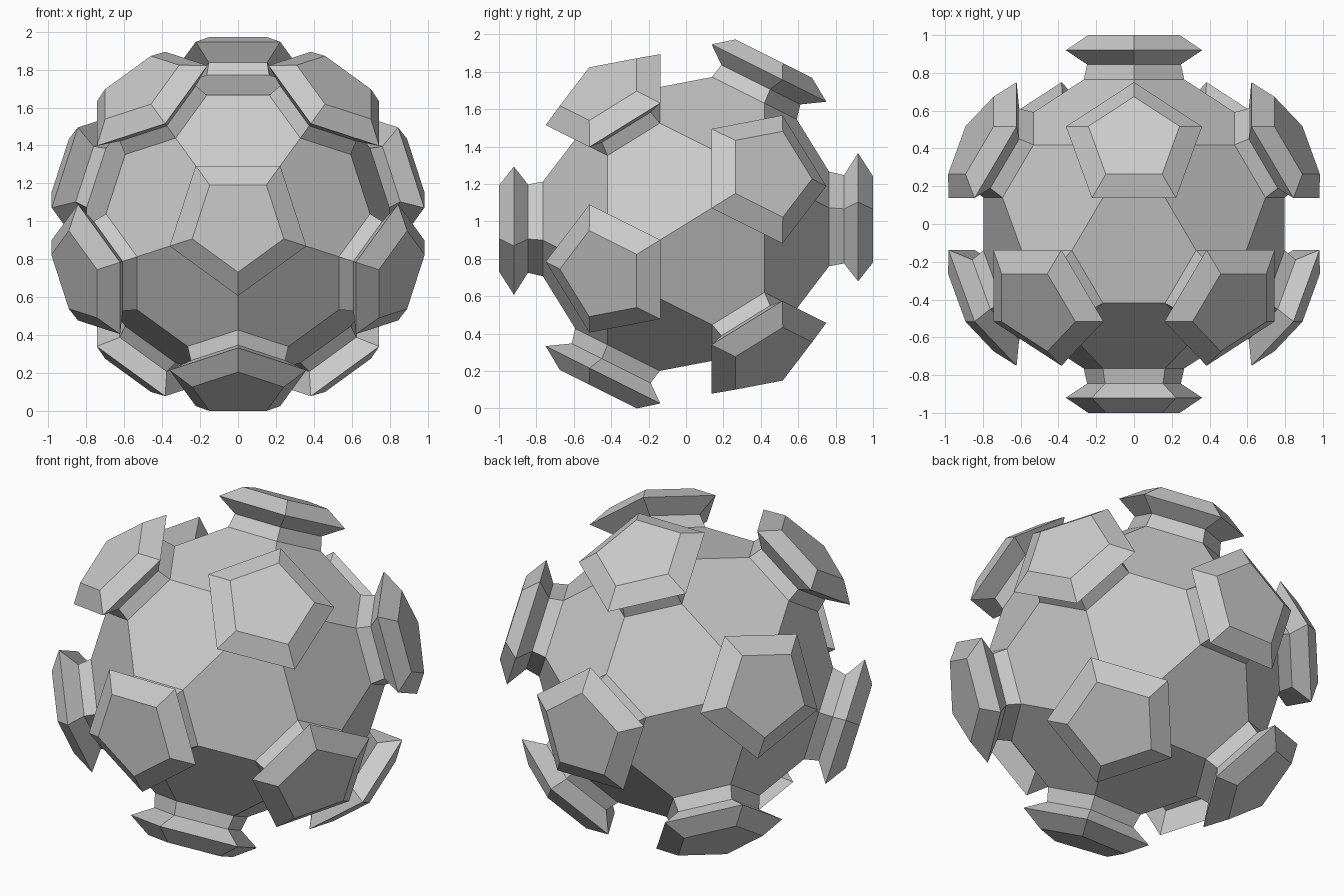
import bpy, bmesh
from mathutils import Matrix

if "Cube" in bpy.data.objects:
    bpy.data.objects.remove(bpy.data.objects["Cube"])

# distance from centre and circumradius of each pentagon ring of a stud
BASE_DIST = 0.765
RINGS = [(0.845, 0.261), (0.92, 0.379), (1.0, 0.254)]

bm = bmesh.new()
bmesh.ops.create_icosphere(bm, subdivisions=1, radius=1.0)

# turn the icosahedron so one corner lies on +y and a neighbour leans to +z
bm.verts.ensure_lookup_table()
corner = bm.verts[0]
y = corner.co.normalized()
n = corner.link_edges[0].other_vert(corner).co
z = (n - y * n.dot(y)).normalized()
x = y.cross(z)
bmesh.ops.transform(bm, matrix=Matrix((x, y, z)).to_4x4(), verts=bm.verts)

# cut every corner at a third of the edges: football-shaped core
core = bmesh.new()
points = []
for e in bm.edges:
    a, b = e.verts[0].co, e.verts[1].co
    points += [a.lerp(b, 1 / 3), a.lerp(b, 2 / 3)]
bm.free()
for p in points:
    core.verts.new(p)
bmesh.ops.convex_hull(core, input=core.verts[:])
bmesh.ops.dissolve_limit(core, angle_limit=0.05, verts=core.verts[:], edges=core.edges[:])
bmesh.ops.recalc_face_normals(core, faces=core.faces[:])
pentagons = [f for f in core.faces if len(f.verts) == 5]
s = BASE_DIST / pentagons[0].calc_center_median().length
bmesh.ops.scale(core, vec=(s, s, s), verts=core.verts[:])

# grow a flared stud with a narrow neck from every pentagon
for face in pentagons:
    axis = face.calc_center_median().normalized()
    base = [v for v in face.verts]
    dirs = [(v.co - axis * v.co.dot(axis)).normalized() for v in base]
    core.faces.remove(face)
    ring = base
    for dist, radius in RINGS:
        new = [core.verts.new(axis * dist + d * radius) for d in dirs]
        for i in range(5):
            j = (i + 1) % 5
            core.faces.new((ring[i], ring[j], new[j], new[i]))
        ring = new
    core.faces.new(ring)

# stand it on the ground
low = min(v.co.z for v in core.verts)
bmesh.ops.translate(core, vec=(0, 0, -low), verts=core.verts[:])
bmesh.ops.recalc_face_normals(core, faces=core.faces[:])

mesh = bpy.data.meshes.new("studded_ball")
core.to_mesh(mesh)
core.free()
ball = bpy.data.objects.new("studded_ball", mesh)
bpy.context.collection.objects.link(ball)
